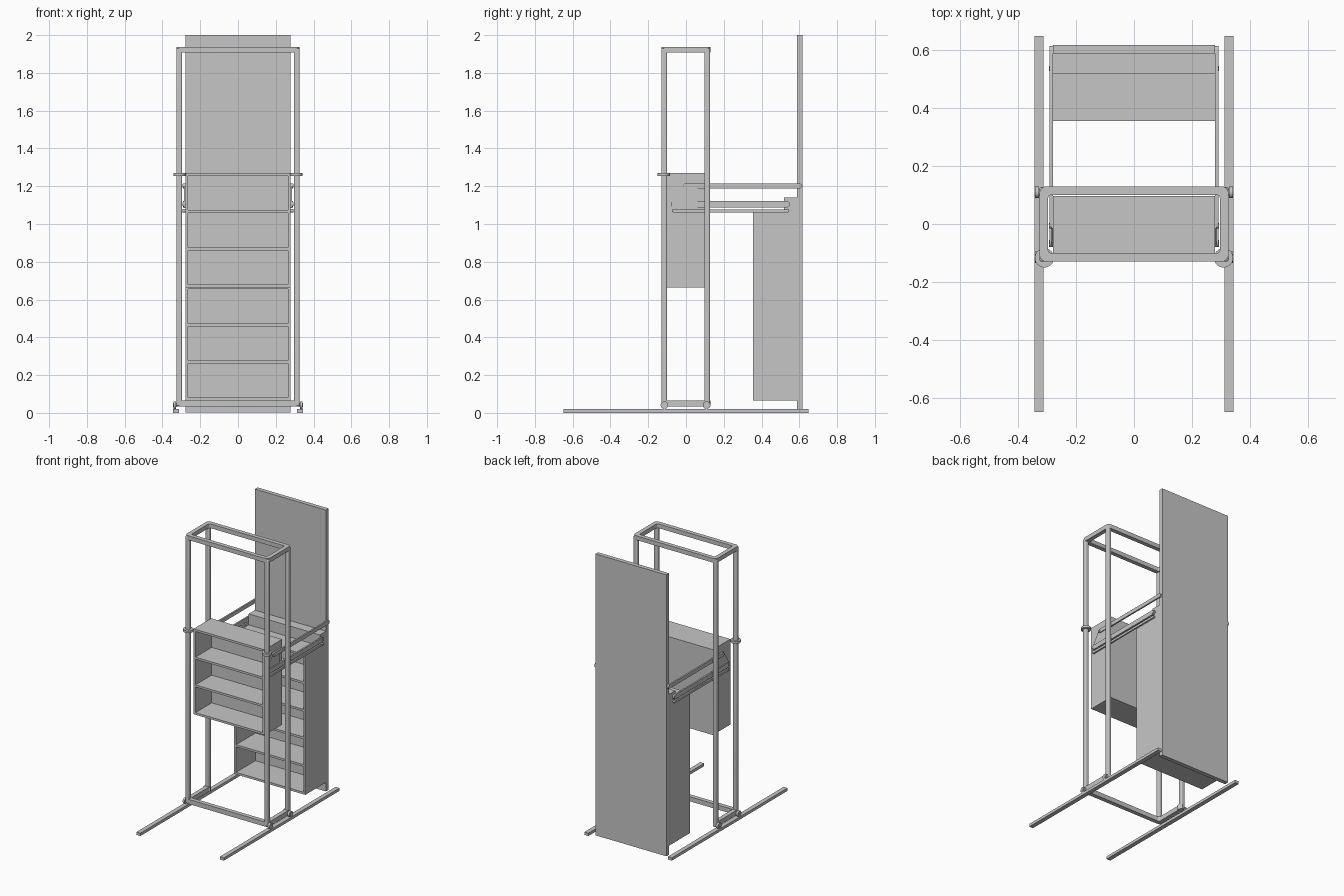
import bpy, bmesh, math
from mathutils import Vector, Matrix

cube = bpy.data.objects.get("Cube")
if cube:
    bpy.data.objects.remove(cube, do_unlink=True)

GREY = (0.565, 0.565, 0.565, 1)
metal = bpy.data.materials.new("light grey")
metal.use_nodes = True
metal.diffuse_color = GREY
metal.node_tree.nodes["Principled BSDF"].inputs["Base Color"].default_value = GREY


def finish(name, bm, mirror=False, bevel=0, smooth=False):
    bmesh.ops.recalc_face_normals(bm, faces=bm.faces)
    mesh = bpy.data.meshes.new(name)
    bm.to_mesh(mesh)
    bm.free()
    mesh.materials.append(metal)
    obj = bpy.data.objects.new(name, mesh)
    bpy.context.collection.objects.link(obj)
    if bevel:
        mod = obj.modifiers.new("rounded edges", "BEVEL")
        mod.width, mod.segments = bevel, 3
    if mirror:
        obj.modifiers.new("other side", "MIRROR")
    if smooth:
        bpy.ops.object.select_all(action="DESELECT")
        obj.select_set(True)
        bpy.context.view_layer.objects.active = obj
        bpy.ops.object.shade_smooth_by_angle(angle=math.radians(35))


def add_box(bm, x, y, z):
    """Add a box given its (low, high) range on each axis."""
    size = Vector((x[1] - x[0], y[1] - y[0], z[1] - z[0]))
    mid = Vector((sum(x), sum(y), sum(z))) / 2
    matrix = Matrix.Translation(mid) @ Matrix.Diagonal(size).to_4x4()
    bmesh.ops.create_cube(bm, size=1, matrix=matrix)


def box(name, x, y, z, **options):
    bm = bmesh.new()
    add_box(bm, x, y, z)
    finish(name, bm, **options)


def disc(name, centre, radius, depth, axis="Z"):
    bm = bmesh.new()
    turn = Matrix.Rotation(math.pi / 2, 4, "Y") if axis == "X" else Matrix.Identity(4)
    bmesh.ops.create_cone(bm, cap_ends=True, segments=32, radius1=radius, radius2=radius,
                          depth=depth, matrix=Matrix.Translation(centre) @ turn)
    finish(name, bm, mirror=True, smooth=True)


def extrude(bm, faces, offset):
    out = bmesh.ops.extrude_face_region(bm, geom=faces)["geom"]
    verts = [v for v in out if isinstance(v, bmesh.types.BMVert)]
    bmesh.ops.translate(bm, verts=verts, vec=offset)


def side_profile(name, points, x, smooth=False):
    """Extrude a (y, z) outline across an x range, on both sides."""
    bm = bmesh.new()
    face = bm.faces.new([bm.verts.new((x[0], y, z)) for y, z in points])
    extrude(bm, [face], (x[1] - x[0], 0, 0))
    finish(name, bm, mirror=True, smooth=smooth)


def rounded_rectangle(half_x, half_y, r):
    """Outline starting at the back right corner and running round the front."""
    points = []
    for i, (sx, sy) in enumerate(((-1, 1), (-1, -1), (1, -1), (1, 1))):
        for step in range(7):
            a = math.pi / 2 * (i + 1 + step / 6)
            points.append((sx * (half_x - r) + r * math.cos(a),
                           sy * (half_y - r) + r * math.sin(a)))
    return points


def tube_ring(name, z, closed):
    """Flat rounded frame; the open kind leaves out the back bar."""
    bm = bmesh.new()
    outer, inner = [[bm.verts.new((x, y, z[0])) for x, y in rounded_rectangle(*size)]
                    for size in ((OUT, DEEP, 0.024), (IN, DEEP - OUT + IN, 0.01))]
    count = len(outer) if closed else len(outer) - 1
    faces = []
    for i in range(count):
        j = (i + 1) % len(outer)
        faces.append(bm.faces.new((outer[i], outer[j], inner[j], inner[i])))
    extrude(bm, faces, (0, 0, z[1] - z[0]))
    finish(name, bm, smooth=True)


def link_bar(name, y, z):
    """Flat bar with rounded ends, against the sides of the cases."""
    r, mid = (z[1] - z[0]) / 2, sum(z) / 2
    points = []
    for i in range(18):
        end, step = divmod(i, 9)
        a = -math.pi / 2 + math.pi * (step / 8 + end)
        base = y[0] + r if end else y[1] - r
        points.append((base + r * math.cos(a), mid + r * math.sin(a)))
    side_profile(name, points, (0.28, 0.291), smooth=True)


def bookcase(name, y, z, shelves):
    """Open-fronted case with a back and evenly spaced shelves."""
    w, t = 0.279, 0.015
    bm = bmesh.new()
    for s in (-1, 1):
        add_box(bm, sorted((s * w, s * (w - t))), y, z)
    inside = (-w + t, w - t)
    add_box(bm, inside, (y[1] - t, y[1]), z)
    pitch = (z[1] - z[0] - t) / shelves
    for i in range(shelves + 1):
        low = z[0] + i * pitch
        add_box(bm, inside, (y[0], y[1] - t), (low, low + t))
    finish(name, bm)


# Floor rails
box("floor_rail", (0.312, 0.343), (-0.649, 0.649), (0, 0.02), mirror=True)

# Tube frame: posts, closed top ring, base open at the back
OUT, IN, DEEP = 0.326, 0.296, 0.13
for name, y in (("front_post", (-0.13, -0.1)), ("back_post", (0.097, 0.127))):
    box(name, (IN, OUT), y, (0.036, 1.93), mirror=True, bevel=0.007, smooth=True)
tube_ring("top_frame", (1.907, 1.937), True)
tube_ring("base_frame", (0.033, 0.066), False)

# Wheels running on the rails, and collars on the front posts
for name, y in (("front_wheel", -0.114), ("back_wheel", 0.109)):
    disc(name, (0.334, y, 0.041), 0.02, 0.014, "X")
    disc(name + "_hub", (0.335, y, 0.041), 0.011, 0.018, "X")
disc("post_collar", (0.309, -0.117, 1.261), 0.033, 0.016)

# Hanging case, standing case and tall door panel
bookcase("hanging_case", (-0.1, 0.097), (0.664, 1.27), 3)
bookcase("standing_case", (0.356, 0.588), (0.066, 1.062), 5)
box("rear_ledge", (-0.279, 0.279), (0.519, 0.588), (1.062, 1.14))
box("door_panel", (-0.279, 0.279), (0.588, 0.618), (0.002, 2.0))

# Linkage joining the two cases
side_profile("pivot_plate", [(-0.078, 1.085), (0.06, 1.085), (0.06, 1.19), (0.01, 1.215),
                             (-0.015, 1.215), (-0.078, 1.115)], (0.279, 0.285))
link_bar("upper_arm", (-0.016, 0.614), (1.188, 1.215))
link_bar("lower_arm", (-0.08, 0.55), (1.088, 1.121))
link_bar("stay_rod", (-0.075, 0.547), (1.062, 1.078))
for name, y, z in (("upper_front", -0.006, 1.202), ("lower_front", -0.07, 1.105),
                   ("lower_back", 0.536, 1.105), ("stay_front", -0.064, 1.07),
                   ("stay_back", 0.536, 1.07)):
    disc(name + "_pin", (0.286, y, z), 0.009, 0.014, "X")
